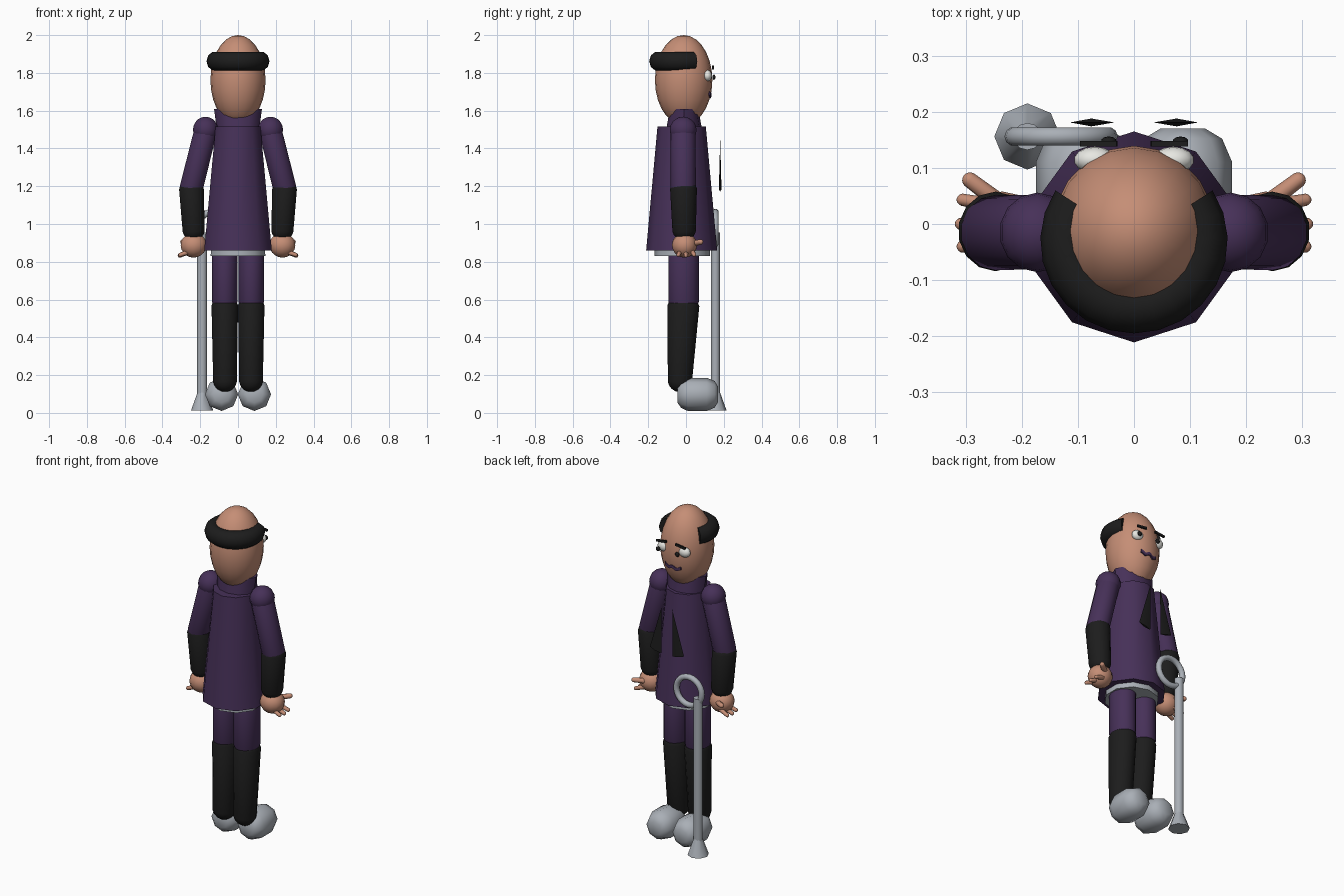
import bpy, bmesh, math
from mathutils import Vector, Matrix

if "Cube" in bpy.data.objects:
    bpy.data.objects.remove(bpy.data.objects["Cube"])


def material(name, rgb):
    m = bpy.data.materials.new(name)
    m.diffuse_color = (*rgb, 1)
    m.use_nodes = True
    m.node_tree.nodes["Principled BSDF"].inputs["Base Color"].default_value = m.diffuse_color
    return m


SKIN = material("skin", (0.56, 0.27, 0.18))
PURPLE = material("purple_cloth", (0.062, 0.030, 0.098))
BLACK = material("black", (0.012, 0.012, 0.012))
GREY = material("pale_grey", (0.40, 0.43, 0.47))
WHITE = material("eye_white", (0.80, 0.80, 0.76))


def finish(bm, name, mat, angle=50):
    bmesh.ops.recalc_face_normals(bm, faces=bm.faces)
    me = bpy.data.meshes.new(name)
    bm.to_mesh(me)
    bm.free()
    me.materials.append(mat)
    ob = bpy.data.objects.new(name, me)
    bpy.context.collection.objects.link(ob)
    bpy.ops.object.select_all(action='DESELECT')
    ob.select_set(True)
    bpy.context.view_layer.objects.active = ob
    bpy.ops.object.shade_smooth_by_angle(angle=math.radians(angle))
    return ob


def ball(name, mat, loc, radii, seg=16, rings=10, rot=None):
    bm = bmesh.new()
    bmesh.ops.create_uvsphere(bm, u_segments=seg, v_segments=rings, radius=1)
    m = Matrix.Translation(loc) @ (rot or Matrix()) @ Matrix.Diagonal((*radii, 1))
    bmesh.ops.transform(bm, matrix=m, verts=bm.verts)
    return finish(bm, name, mat, 70)


def capsule(name, mat, a, b, ra, rb, seg=14):
    """Round-ended limb from a (lower) to b (upper); radii are (rx, ry)."""
    a, b = Vector(a), Vector(b)
    d = b - a
    q = Vector((0, 0, 1)).rotation_difference(d)
    bm = bmesh.new()
    bmesh.ops.create_uvsphere(bm, u_segments=seg, v_segments=9, radius=1.015)
    for v in bm.verts:
        r, base = (rb, d.length) if v.co.z > 0 else (ra, 0)
        v.co = a + q @ Vector((v.co.x * r[0], v.co.y * r[1], base + v.co.z * min(r)))
    return finish(bm, name, mat, 60)


def frustum(name, mat, rings, seg, start=0.0):
    """Stacked rings given as (x, y, z, rx, ry), capped at both ends."""
    bm = bmesh.new()
    loops = []
    for x, y, z, rx, ry in rings:
        loops.append([bm.verts.new((x + rx * math.cos(start + 2 * math.pi * i / seg),
                                    y + ry * math.sin(start + 2 * math.pi * i / seg), z))
                      for i in range(seg)])
    for lo, hi in zip(loops, loops[1:]):
        for i in range(seg):
            j = (i + 1) % seg
            bm.faces.new((lo[i], lo[j], hi[j], hi[i]))
    bm.faces.new(loops[0])
    bm.faces.new(loops[-1])
    return finish(bm, name, mat, 46 if seg == 8 else 40)


def arc_tube(name, mat, centre, axes, major, minor, a0, a1, steps=24, seg=10, closed=False):
    """Tube along an arc in the plane of the two axes; minor = (radial, normal)."""
    u, v = Vector(axes[0]), Vector(axes[1])
    n = u.cross(v)
    bm = bmesh.new()
    loops = []
    for i in range(steps if closed else steps + 1):
        t = a0 + (a1 - a0) * i / steps
        out = u * math.cos(t) + v * math.sin(t)
        mid = Vector(centre) + u * math.cos(t) * major[0] + v * math.sin(t) * major[1]
        loops.append([bm.verts.new(mid + out * minor[0] * math.cos(2 * math.pi * k / seg)
                                   + n * minor[1] * math.sin(2 * math.pi * k / seg))
                      for k in range(seg)])
    pairs = list(zip(loops, loops[1:])) + ([(loops[-1], loops[0])] if closed else [])
    for p, q in pairs:
        for k in range(seg):
            j = (k + 1) % seg
            bm.faces.new((p[k], p[j], q[j], q[k]))
    if not closed:
        bm.faces.new(loops[0])
        bm.faces.new(loops[-1])
    return finish(bm, name, mat)


# Head and horseshoe of hair around the back
HC, HR = Vector((0, -0.0125, 1.762)), (0.146, 0.152, 0.238)
ball("head", SKIN, HC, HR, 20, 14)
arc_tube("hair", BLACK, (0, -0.03, 1.862), ((1, 0, 0), (0, 1, 0)), (0.12, 0.118),
         (0.047, 0.052), math.radians(-213), math.radians(33), 16, 10)


def face_y(x, z):
    s = 1 - (x / HR[0]) ** 2 - ((z - HC.z) / HR[2]) ** 2
    return HC.y + HR[1] * math.sqrt(max(s, 0))


# Eyes glance sideways, so both pupils shift the same way
for side, s in (("left", -1), ("right", 1)):
    ball(side + "_eye", WHITE, (0.07 * s, 0.114, 1.785), (0.037, 0.024, 0.03), 14, 8)
    ball(side + "_pupil", BLACK, (0.064 * s + 0.019, 0.148, 1.777), (0.014, 0.008, 0.014), 10, 6)
    bm = bmesh.new()
    bmesh.ops.create_cube(bm, size=1)
    m = (Matrix.Translation((0.063 * s, 0.143, 1.828)) @ Matrix.Rotation(0.12 * s, 4, 'Y')
         @ Matrix.Diagonal((0.066, 0.009, 0.013, 1)))
    bmesh.ops.transform(bm, matrix=m, verts=bm.verts)
    finish(bm, side + "_brow", BLACK)

# Wavy mouth following the face
bm = bmesh.new()
rows = []
for i in range(13):
    x = -0.052 + 0.104 * i / 12
    z = 1.682 + 0.08 * x + 0.006 * math.cos(x * 120)
    y = face_y(x, z)
    rows.append([bm.verts.new((x, y + dy, z + dz))
                 for dy, dz in ((-0.006, -0.009), (0.004, -0.009), (0.004, 0.009), (-0.006, 0.009))])
for p, q in zip(rows, rows[1:]):
    for k in range(4):
        bm.faces.new((p[k], p[(k + 1) % 4], q[(k + 1) % 4], q[k]))
bm.faces.new(rows[0])
bm.faces.new(rows[-1])
finish(bm, "mouth", PURPLE)

# Ten-sided jacket, collar and shirt hem
frustum("jacket", PURPLE, [(0, -0.023, 0.86, 0.188, 0.188),
                           (0, -0.023, 1.515, 0.125, 0.128)], 10, math.pi / 2)
frustum("collar", PURPLE, [(0, -0.01, 1.5, 0.112, 0.095),
                           (0, -0.01, 1.61, 0.127, 0.075)], 12)
frustum("shirt_hem", GREY, [(0, -0.02, 0.83, 0.152, 0.148),
                            (0, -0.02, 0.9, 0.15, 0.146)], 10, math.pi / 2)

for side, s in (("left", -1), ("right", 1)):
    # Lapels: thin four-sided spikes floating before the chest
    bm = bmesh.new()
    tip = bm.verts.new((0.035 * s, 0.181, 1.455))
    base = [bm.verts.new((s * x, y, z)) for x, y, z in
            ((0.036, 0.181, 1.172), (0.076, 0.174, 1.182), (0.114, 0.181, 1.192), (0.076, 0.188, 1.182))]
    for k in range(4):
        bm.faces.new((base[k], base[(k + 1) % 4], tip))
    bm.faces.new(base)
    finish(bm, side + "_lapel", BLACK, 20)

    # Arms
    ball(side + "_shoulder", PURPLE, (0.172 * s, -0.015, 1.498), (0.068, 0.071, 0.07), 14, 10)
    capsule(side + "_upper_arm", PURPLE, (0.245 * s, -0.015, 1.2), (0.172 * s, -0.015, 1.49),
            (0.063, 0.067), (0.062, 0.066))
    capsule(side + "_forearm", BLACK, (0.235 * s, -0.01, 0.972), (0.246 * s, -0.013, 1.175),
            (0.06, 0.062), (0.067, 0.071))

    # Hands with three fingers and a thumb
    hand = Vector((0.235 * s, -0.008, 0.888))
    ball(side + "_hand", SKIN, hand, (0.07, 0.066, 0.066), 14, 10)
    for i, (x, y, z) in enumerate(((0.305, 0.043, 0.837), (0.308, 0.0, 0.833), (0.305, -0.04, 0.837))):
        capsule(f"{side}_finger_{i + 1}", SKIN, (x * s, y, z), (0.235 * s, y * 0.7, 0.862),
                (0.011, 0.011), (0.014, 0.014), 8)
    capsule(side + "_thumb", SKIN, (0.235 * s, 0.035, 0.895), (0.292 * s, 0.078, 0.905),
            (0.016, 0.016), (0.014, 0.014), 8)

    # Legs and rounded shoes
    capsule(side + "_thigh", PURPLE, (0.07 * s, -0.013, 0.6), (0.07 * s, -0.013, 0.88),
            (0.069, 0.081), (0.069, 0.081))
    capsule(side + "_shin", BLACK, (0.069 * s, -0.032, 0.175), (0.07 * s, -0.014, 0.555),
            (0.064, 0.064), (0.072, 0.084))
    bm = bmesh.new()
    loops = []
    for y, r in ((-0.045, 0.045), (-0.025, 0.072), (0.01, 0.088), (0.11, 0.088), (0.152, 0.07), (0.17, 0.04)):
        loops.append([bm.verts.new((0.087 * s + r * math.cos(k * math.pi / 4), y,
                                    0.098 + r * math.sin(k * math.pi / 4))) for k in range(8)])
    for p, q in zip(loops, loops[1:]):
        for k in range(8):
            bm.faces.new((p[k], p[(k + 1) % 8], q[(k + 1) % 8], q[k]))
    bm.faces.new(loops[0])
    bm.faces.new(loops[-1])
    finish(bm, side + "_shoe", GREY, 65)

# Cane with flared foot and ring handle
CX, CY = -0.19, 0.156
frustum("cane_shaft", GREY, [(CX, CY, 0.08, 0.026, 0.024), (CX, CY, 0.955, 0.026, 0.024)], 12)
frustum("cane_foot", GREY, [(CX, CY, 0.012, 0.059, 0.059), (CX, CY, 0.115, 0.022, 0.022)], 8)
arc_tube("cane_ring", GREY, (-0.13, CY, 0.98), ((1, 0, 0), (0, 0, 1)), (0.084, 0.084),
         (0.017, 0.017), 0, 2 * math.pi, 24, 10, closed=True)
